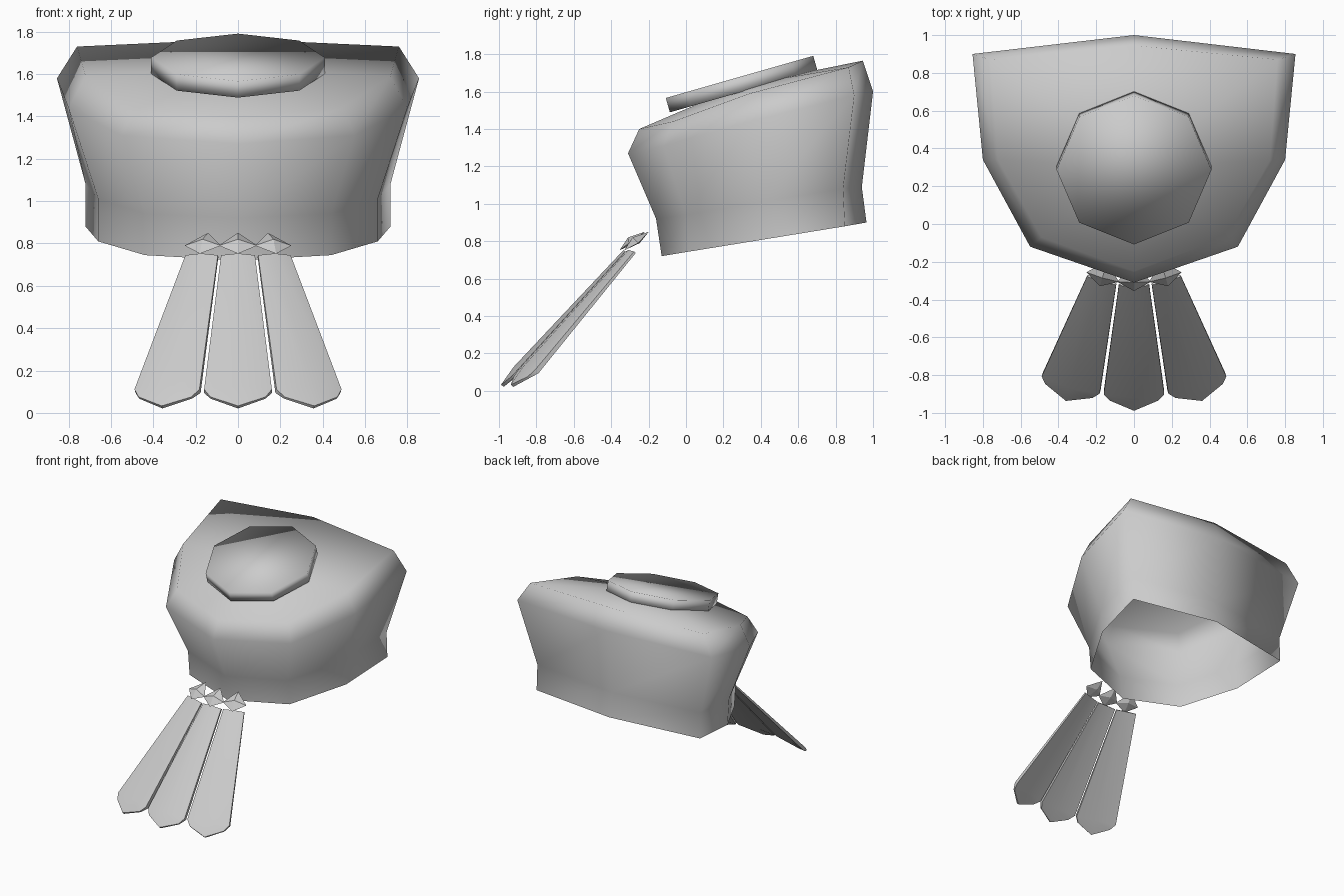
import bpy, bmesh, math
from mathutils import Vector, Matrix

if "Cube" in bpy.data.objects:
    bpy.data.objects.remove(bpy.data.objects["Cube"], do_unlink=True)

grey = bpy.data.materials.new("plain_grey")
grey.use_nodes = True
grey.diffuse_color = (0.6, 0.6, 0.6, 1)
grey.node_tree.nodes["Principled BSDF"].inputs["Base Color"].default_value = (0.6, 0.6, 0.6, 1)


def finish(name, bm, smooth=True):
    for f in bm.faces:
        f.smooth = smooth
    mesh = bpy.data.meshes.new(name)
    bm.to_mesh(mesh)
    bm.free()
    mesh.materials.append(grey)
    obj = bpy.data.objects.new(name, mesh)
    bpy.context.collection.objects.link(obj)
    return obj


def bridge(bm, a, b):
    n = len(a)
    for i in range(n):
        j = (i + 1) % n
        bm.faces.new((a[i], a[j], b[j], b[i]))


def fan(bm, ring, tip):
    for i in range(len(ring)):
        bm.faces.new((ring[i], ring[(i + 1) % len(ring)], tip))


# Hat shell, open below: half rings from front centre to back centre, mirrored
half_rings = [
    [(0, -.13, .72), (.44, .02, .745), (.66, .42, .81), (.72, .85, .88), (0, .965, .90)],
    [(0, -.16, .92), (.44, 0, .94), (.66, .40, 1.01), (.72, .84, 1.08), (0, .94, 1.09)],
    [(0, -.31, 1.27), (.55, -.12, 1.31), (.80, .34, 1.44), (.855, .90, 1.58), (0, 1.0, 1.60)],
    [(0, -.25, 1.40), (.49, -.07, 1.44), (.72, .34, 1.59), (.76, .87, 1.73), (0, .945, 1.765)],
]
bm = bmesh.new()
rings = []
for half in half_rings:
    full = half + [(-x, y, z) for x, y, z in half[-2:0:-1]]
    rings.append([bm.verts.new(p) for p in full])
for low, high in zip(rings, rings[1:]):
    bridge(bm, low, high)
fan(bm, rings[-1], bm.verts.new((0, .30, 1.635)))
finish("hat_shell", bm)

# Tilted octagonal button on top
bm = bmesh.new()
bmesh.ops.create_cone(bm, cap_ends=True, segments=8, radius1=.41, radius2=.41, depth=.08)
tilt = Matrix.Rotation(math.atan2(.22, .77), 4, 'X')
turn = Matrix.Rotation(math.pi / 8, 4, 'Z')
first = min(bm.verts, key=lambda v: abs(v.co.x))
if abs(first.co.x) > .01:
    bmesh.ops.transform(bm, matrix=turn, verts=bm.verts)
bmesh.ops.transform(bm, matrix=Matrix.Translation((0, .297, 1.64)) @ tilt, verts=bm.verts)
finish("top_button", bm)


def splay(obj, angle):
    # swing a centre part sideways around an upright axis inside the hat
    pivot = Vector((0, .28, 0))
    obj.data.transform(Matrix.Translation(pivot) @ Matrix.Rotation(angle, 4, 'Z')
                       @ Matrix.Translation(-pivot))


def feather(name, angle):
    top, foot = Vector((0, -.325, .745)), Vector((0, -.98, .025))
    along = foot - top
    out = Vector((0, along.z, -along.y)).normalized()
    bm = bmesh.new()
    sections = []
    # station along the feather, shift of the ridge, half width, thickness
    for t, ridge, w, h in [(0, 0, .08, .012), (.88, 0, .16, .026), (.93, .07, .13, .012)]:
        base, mid = top + along * t, top + along * (t + ridge)
        side = Vector((w, 0, 0))
        pts = [base - side, mid + out * h, base + side,
               base + side - out * h, mid - out * h * .5, base - side - out * h]
        sections.append([bm.verts.new(p) for p in pts])
    for a, b in zip(sections, sections[1:]):
        bridge(bm, a, b)
    for s in (sections[0], sections[-1]):
        bm.faces.new((s[0], s[1], s[4], s[5]))
        bm.faces.new((s[1], s[2], s[3], s[4]))
    bmesh.ops.recalc_face_normals(bm, faces=bm.faces)
    obj = finish(name, bm)
    splay(obj, angle)
    bpy.ops.object.select_all(action='DESELECT')
    obj.select_set(True)
    bpy.context.view_layer.objects.active = obj
    bpy.ops.object.shade_smooth_by_angle(angle=math.radians(40))


def diamond(name, angle):
    bm = bmesh.new()
    ring = [bm.verts.new(p) for p in
            [(0, -.355, .752), (.09, -.305, .79), (0, -.22, .85), (-.09, -.305, .79)]]
    fan(bm, ring, bm.verts.new((0, -.31, .82)))
    fan(bm, ring[::-1], bm.verts.new((0, -.27, .79)))
    bmesh.ops.recalc_face_normals(bm, faces=bm.faces)
    splay(finish(name, bm, smooth=False), angle)


# Three hanging feathers, each under a small diamond bead
for label, k in (("right", -1), ("middle", 0), ("left", 1)):
    feather(label + "_feather", k * math.radians(16.5))
    diamond(label + "_bead", k * math.radians(16.5))
